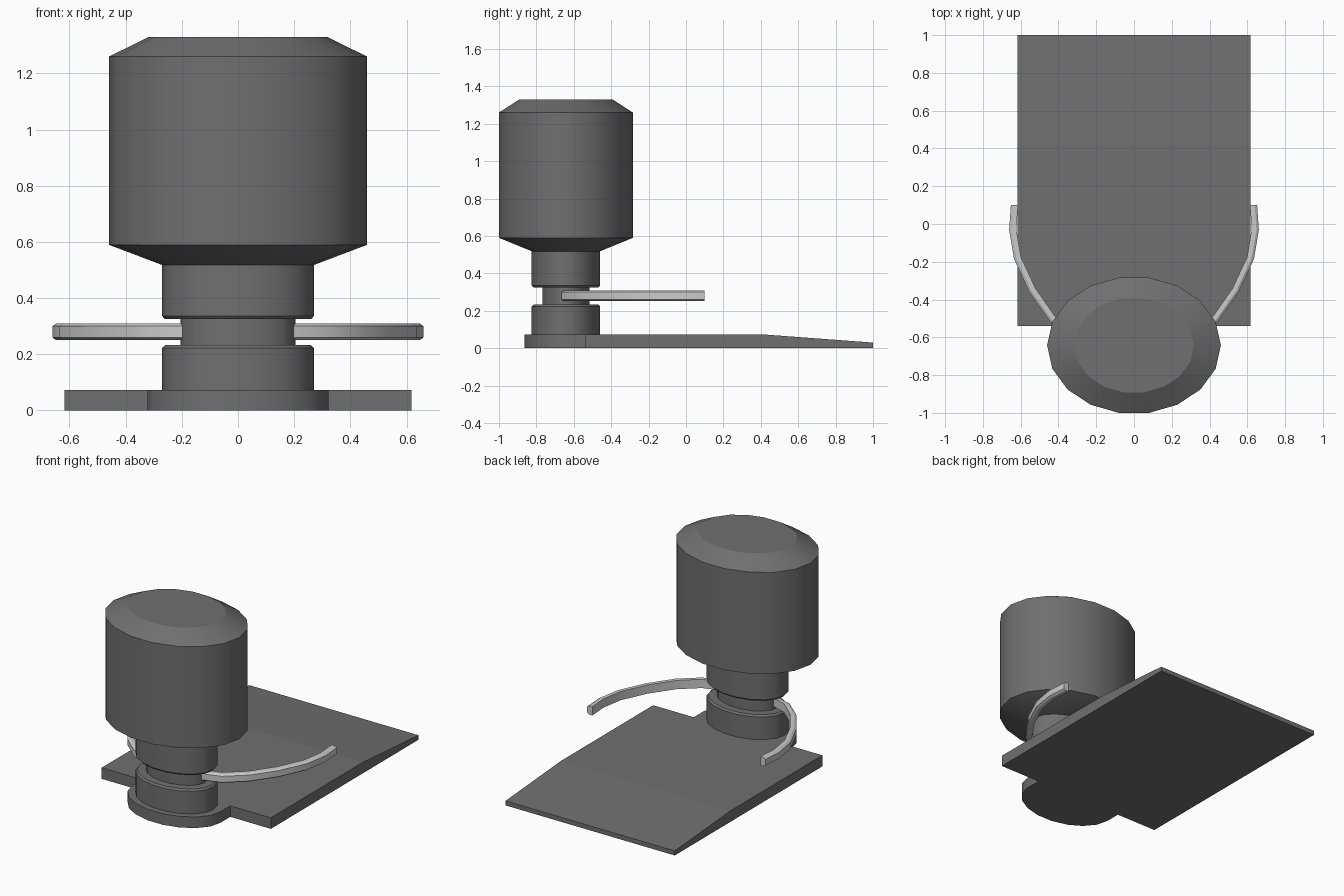
import bpy, bmesh, math
from mathutils import Vector

if "Cube" in bpy.data.objects:
    bpy.data.objects.remove(bpy.data.objects["Cube"])

CY = -0.642   # centre of the oval post
SIDES = 18


def grey(name, v):
    m = bpy.data.materials.new(name)
    m.diffuse_color = (v, v, v, 1)
    m.use_nodes = True
    m.node_tree.nodes["Principled BSDF"].inputs["Base Color"].default_value = m.diffuse_color
    return m


DARK, LIGHT = grey("dark_grey", 0.16), grey("light_grey", 0.55)


def finish(name, bm, mat, angle=None):
    bmesh.ops.recalc_face_normals(bm, faces=bm.faces[:])
    me = bpy.data.meshes.new(name)
    bm.to_mesh(me)
    bm.free()
    ob = bpy.data.objects.new(name, me)
    bpy.context.collection.objects.link(ob)
    me.materials.append(mat)
    if angle:
        bpy.ops.object.select_all(action='DESELECT')
        ob.select_set(True)
        bpy.context.view_layer.objects.active = ob
        bpy.ops.object.shade_smooth_by_angle(angle=math.radians(angle))
    return ob


def skin(bm, rings):
    """Join closed rings of points with quads and cap both ends."""
    rows = [[bm.verts.new(p) for p in r] for r in rings]
    n = len(rows[0])
    for a, b in zip(rows, rows[1:]):
        for i in range(n):
            j = (i + 1) % n
            bm.faces.new((a[i], a[j], b[j], b[i]))
    bm.faces.new(rows[0][::-1])
    bm.faces.new(rows[-1])


def oval(rx, ry, z):
    return [(rx * math.cos(t), CY + ry * math.sin(t), z)
            for t in (2 * math.pi * i / SIDES for i in range(SIDES))]


def oval_stack(name, profile, angle):
    bm = bmesh.new()
    skin(bm, [oval(*p) for p in profile])
    return finish(name, bm, DARK, angle)


# large oval knob
oval_stack("knob", [(0.27, 0.185, 0.518), (0.46, 0.3635, 0.59),
                    (0.46, 0.3635, 1.26), (0.318, 0.253, 1.33)], 26)

# grooved neck
oval_stack("neck", [(0.27, 0.186, 0.07), (0.27, 0.186, 0.222), (0.26, 0.176, 0.233),
                    (0.205, 0.127, 0.233), (0.205, 0.127, 0.325), (0.26, 0.176, 0.325),
                    (0.27, 0.186, 0.336), (0.27, 0.186, 0.518)], 35)

# base plate: rounded front lobe, thinning toward the back
lobe = [(0.322 * math.cos(t), CY + 0.225 * math.sin(t))
        for t in (math.pi + math.pi * i / 9 for i in range(10))]
outline = [(-0.322, -0.54)] + lobe + [(0.322, -0.54)]
bm = bmesh.new()
skin(bm, [[(x, y, z) for x, y in outline] for z in (0, 0.073)])
finish("base_lobe", bm, DARK, 30)

bm = bmesh.new()
side = [(-0.54, 0), (1, 0), (1, 0.03), (0.42, 0.073), (-0.54, 0.073)]
skin(bm, [[(x, y, z) for y, z in side] for x in (-0.618, 0.618)])
finish("base_plate", bm, DARK)

# curved spring arms, swept along a path with chamfered outer edge
path = [(0.17, -0.655), (0.31, -0.61), (0.43, -0.505), (0.537, -0.352),
        (0.617, -0.18), (0.642, -0.03), (0.633, 0.10)]
section = [(-0.019, 0.251), (-0.019, 0.309), (0.006, 0.309),
           (0.019, 0.300), (0.019, 0.260), (0.006, 0.251)]
for name, s in (("arm_right", 1), ("arm_left", -1)):
    rings = []
    for i, p in enumerate(path):
        a, b = path[max(i - 1, 0)], path[min(i + 1, len(path) - 1)]
        t = Vector((b[0] - a[0], b[1] - a[1])).normalized()
        if i == len(path) - 1:
            t = Vector((0, 1))
        rings.append([(s * (p[0] + t.y * d), p[1] - t.x * d, z) for d, z in section])
    bm = bmesh.new()
    skin(bm, rings)
    finish(name, bm, LIGHT, 30)
